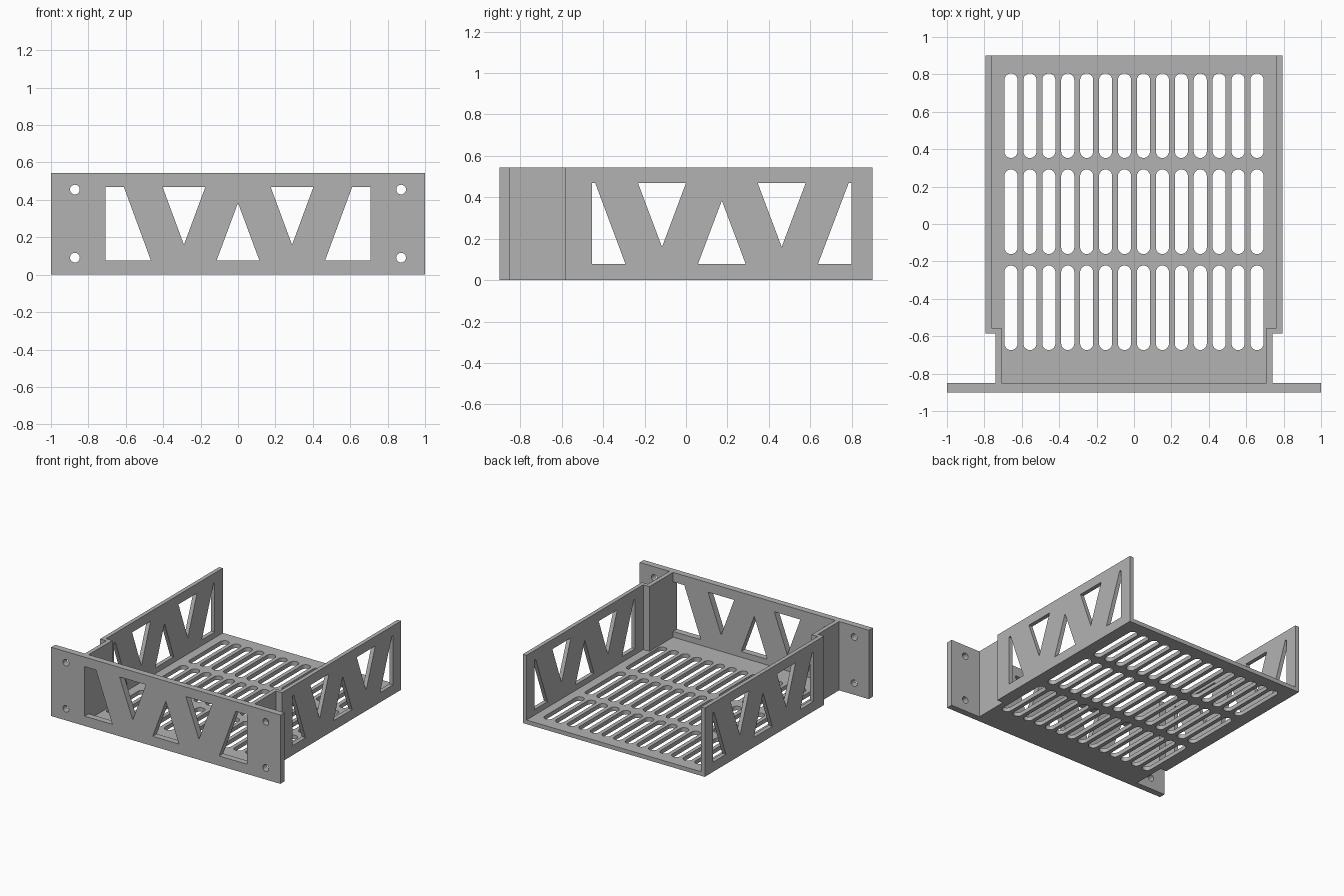
import bpy, bmesh, math
from mathutils import Matrix, Vector

cube = bpy.data.objects.get("Cube")
if cube:
    bpy.data.objects.remove(cube, do_unlink=True)

# One plain grey plastic
grey = bpy.data.materials.new("grey plastic")
grey.use_nodes = True
colour = (0.45, 0.45, 0.45, 1)
grey.diffuse_color = colour
grey.node_tree.nodes["Principled BSDF"].inputs["Base Color"].default_value = colour

HEIGHT = 0.543
WALL = 0.032
FRONT, BACK = -0.9, 0.9
PLATE_BACK = -0.85
OUTER, INNER = 0.794, 0.762            # wide rear section
NECK_OUTER, NECK_INNER = 0.741, 0.708  # narrow front section
STEP_OUTER, STEP_INNER = -0.585, -0.556
LOW, HIGH = 0.077, 0.468               # window sill and head
APEX_LOW, APEX_HIGH = 0.16, 0.384

# Local plate axes as (u, v, normal)
FLAT = ((1, 0, 0), (0, 1, 0), (0, 0, 1))
FACING_Y = ((1, 0, 0), (0, 0, 1), (0, -1, 0))
FACING_X = ((0, 1, 0), (0, 0, 1), (1, 0, 0))


def plate(name, loops, axes, start, end):
    """Extrude an outline with holes along its normal axis, from start to end."""
    curve = bpy.data.curves.new(name, 'CURVE')
    curve.dimensions = '2D'
    curve.fill_mode = 'BOTH'
    curve.extrude = abs(end - start) / 2
    for loop in loops:
        spline = curve.splines.new('POLY')
        spline.points.add(len(loop) - 1)
        for point, (u, v) in zip(spline.points, loop):
            point.co = (u, v, 0, 1)
        spline.use_cyclic_u = True
    helper = bpy.data.objects.new(name + " outline", curve)
    bpy.context.collection.objects.link(helper)
    evaluated = helper.evaluated_get(bpy.context.evaluated_depsgraph_get())
    mesh = bpy.data.meshes.new_from_object(evaluated)
    bpy.data.objects.remove(helper, do_unlink=True)
    bpy.data.curves.remove(curve)

    offset = Vector([abs(a) for a in axes[2]]) * (start + end) / 2
    turn = Matrix(axes).transposed().to_4x4()
    bm = bmesh.new()
    bm.from_mesh(mesh)
    bmesh.ops.remove_doubles(bm, verts=bm.verts, dist=0.0001)
    bmesh.ops.transform(bm, matrix=Matrix.Translation(offset) @ turn, verts=bm.verts)
    bmesh.ops.recalc_face_normals(bm, faces=bm.faces)
    bm.to_mesh(mesh)
    bm.free()
    mesh.name = name
    mesh.materials.clear()
    mesh.materials.append(grey)
    obj = bpy.data.objects.new(name, mesh)
    bpy.context.collection.objects.link(obj)
    bpy.ops.object.select_all(action='DESELECT')
    obj.select_set(True)
    bpy.context.view_layer.objects.active = obj
    bpy.ops.object.shade_smooth_by_angle(angle=math.radians(30))
    return obj


def rect(u0, v0, u1, v1):
    return [(u0, v0), (u1, v0), (u1, v1), (u0, v1)]


def slot(u, v, radius, straight=0.0, steps=12):
    """Round hole, stretched along v by the straight half length."""
    loop = []
    for side in (1, -1):
        for i in range(steps + 1 if straight else steps):
            a = math.pi * i / steps
            loop.append((u + side * radius * math.cos(a),
                         v + side * (straight + radius * math.sin(a))))
    return loop


def tri_down(u, half):
    return [(u - half, HIGH), (u, APEX_LOW), (u + half, HIGH)]


def tri_up(u, half):
    return [(u - half, LOW), (u + half, LOW), (u, APEX_HIGH)]


def end_window(edge, head, sill):
    return [(edge, LOW), (sill, LOW), (head, HIGH), (edge, HIGH)]


def truss(middle, spread, half, first, last):
    """Row of windows that leaves a zigzag of struts."""
    return [end_window(*first), tri_down(middle - spread, half),
            tri_up(middle, half), tri_down(middle + spread, half),
            end_window(*last)]


# Front plate with truss windows and four screw holes
holes = [slot(x, z, 0.026) for x in (-0.872, 0.872) for z in (0.091, 0.455)]
windows = truss(0, 0.289, 0.114, (-0.708, -0.61, -0.466), (0.708, 0.61, 0.466))
plate("front_plate", [rect(-1, 0, 1, HEIGHT)] + windows + holes,
      FACING_Y, FRONT, PLATE_BACK)

# Slotted floor, stepped in at the front to fit between the walls
half_outline = [(NECK_INNER, PLATE_BACK), (NECK_INNER, STEP_INNER),
                (INNER, STEP_INNER), (INNER, BACK)]
outline = half_outline + [(-x, y) for x, y in reversed(half_outline)]
vents = [slot((i - 6.5) * 0.1012, 0.0655 + row * 0.5135, 0.035, 0.191)
         for i in range(14) for row in (-1, 0, 1)]
plate("floor", [outline] + vents, FLAT, 0, WALL)

# Side walls and the stepped necks joining them to the front plate
windows = truss(0.173, 0.289, 0.1155, (-0.455, -0.438, -0.292),
                (0.798, 0.785, 0.637))
neck = [(NECK_INNER, PLATE_BACK), (NECK_OUTER, PLATE_BACK),
        (NECK_OUTER, STEP_OUTER), (INNER, STEP_OUTER),
        (INNER, STEP_INNER), (NECK_INNER, STEP_INNER)]
for side, s in (("left", 1), ("right", -1)):
    plate(side + "_wall", [rect(STEP_OUTER, 0, BACK, HEIGHT)] + windows,
          FACING_X, s * INNER, s * OUTER)
    plate(side + "_neck", [[(s * x, y) for x, y in neck]], FLAT, 0, HEIGHT)
